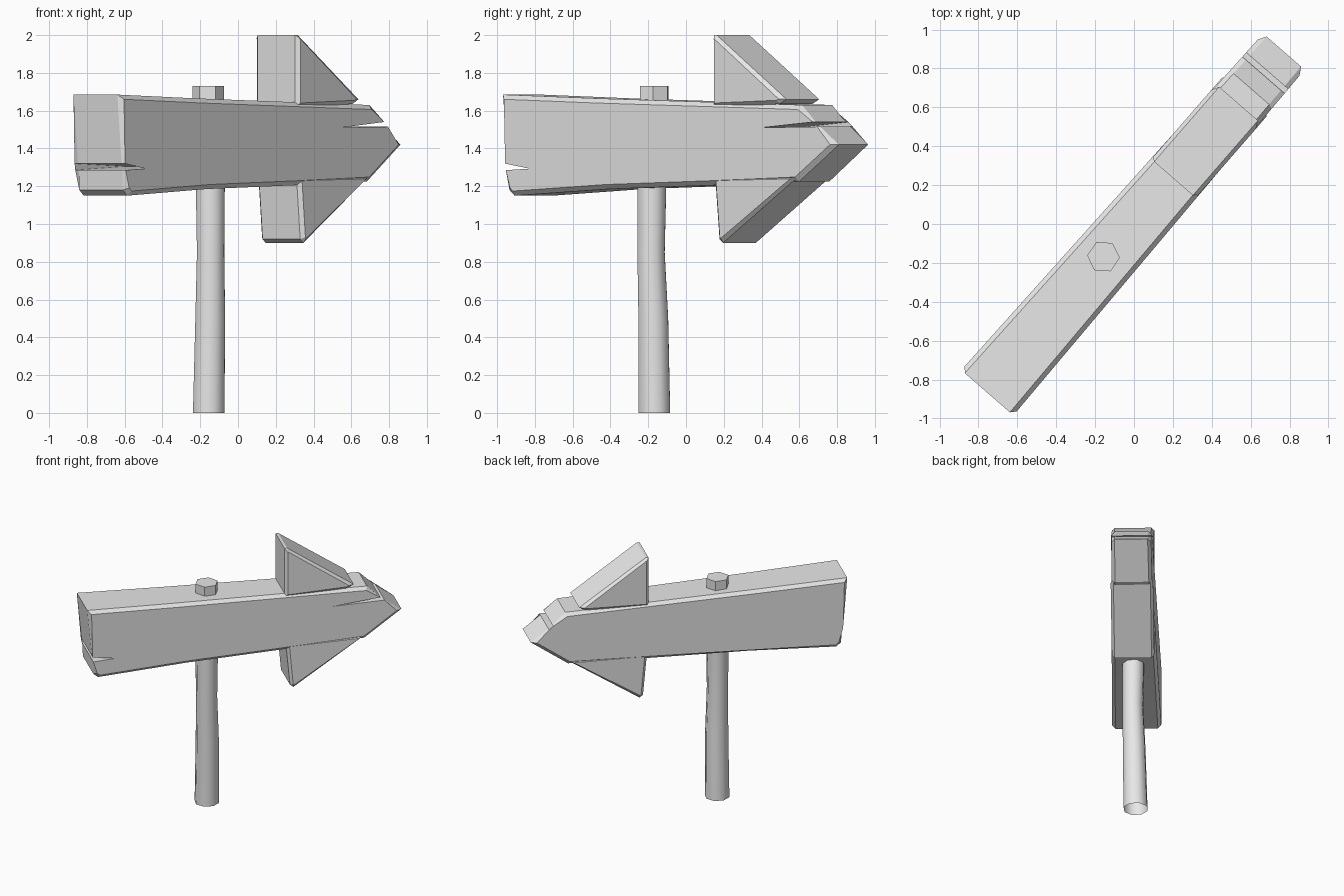
import bpy, bmesh, math
from mathutils import Vector

cube = bpy.data.objects.get("Cube")
if cube:
    bpy.data.objects.remove(cube, do_unlink=True)

# One plain grey for the whole sign
GREY = (0.8, 0.8, 0.8, 1)
grey = bpy.data.materials.new("plain_grey")
grey.use_nodes = True
grey.diffuse_color = GREY
grey.node_tree.nodes["Principled BSDF"].inputs["Base Color"].default_value = GREY

HEADING = math.radians(49)


def finish(name, bm, smooth=None):
    bmesh.ops.recalc_face_normals(bm, faces=bm.faces[:])
    mesh = bpy.data.meshes.new(name)
    bm.to_mesh(mesh)
    bm.free()
    mesh.materials.append(grey)
    ob = bpy.data.objects.new(name, mesh)
    bpy.context.collection.objects.link(ob)
    if smooth:
        bpy.ops.object.select_all(action='DESELECT')
        ob.select_set(True)
        bpy.context.view_layer.objects.active = ob
        bpy.ops.object.shade_smooth_by_angle(angle=math.radians(smooth))
    return ob


def bridge(bm, loops):
    for a, b in zip(loops, loops[1:]):
        for i in range(len(a)):
            j = (i + 1) % len(a)
            bm.faces.new((a[i], a[j], b[j], b[i]))


def inset(points, sharp, c):
    """Move each corner of a counter-clockwise outline inwards, except cracks."""
    result = []
    for i, p in enumerate(points):
        p = Vector(p)
        if i in sharp:
            result.append(p)
            continue
        d1 = (p - Vector(points[i - 1])).normalized()
        d2 = (Vector(points[(i + 1) % len(points)]) - p).normalized()
        n1, n2 = Vector((-d1.y, d1.x)), Vector((-d2.y, d2.x))
        m = (n1 + n2).normalized()
        result.append(p + m * min(c / max(m.dot(n1), 0.3), 2 * c))
    return result


def plank(name, outline, half, chamfer, sharp=()):
    """Chamfered slab: outline is along the arrow and up, half gives thickness."""
    bm = bmesh.new()
    inner = inset(outline, sharp, chamfer)
    full = [Vector(p) for p in outline]
    layers = ((inner, -1, 0), (full, -1, chamfer), (full, 1, chamfer), (inner, 1, 0))
    loops = [[bm.verts.new((p.x, side * (half(p.x) - drop), p.y)) for p in pts]
             for pts, side, drop in layers]
    bridge(bm, loops)
    caps = [bm.faces.new(loops[0]), bm.faces.new(loops[-1])]
    bmesh.ops.triangulate(bm, faces=caps, ngon_method='EAR_CLIP')
    ob = finish(name, bm)
    ob.rotation_euler.z = HEADING
    return ob


def tube(name, rings, sides, start, top, smooth=None):
    bm = bmesh.new()
    loops = []
    for z, x, y, r in rings:
        angles = [start + math.tau * i / sides for i in range(sides)]
        loops.append([bm.verts.new((x + r * math.cos(a), y + r * math.sin(a), z))
                      for a in angles])
    bridge(bm, loops)
    if top:
        bm.faces.new(loops[-1])
    return finish(name, bm, smooth)


# Pointed board with a crack at each end
board = [(-1.105, 1.18), (-1.07, 1.15), (-0.42, 1.185), (0.3, 1.205), (0.9, 1.225),
         (1.175, 1.42), (1.045, 1.515), (0.655, 1.51), (1.015, 1.54), (0.92, 1.63),
         (0.3, 1.645), (-0.5, 1.665), (-1.15, 1.685),
         (-1.115, 1.32), (-0.7, 1.305), (-1.11, 1.285)]
plank("arrow_board", board, lambda u: 0.177 - 0.0155 * (u + 1.12), 0.024,
      sharp=(6, 7, 8, 13, 14, 15))

# Barbs above and below the board
upper = [(0.31, 1.62), (0.77, 1.635), (0.82, 1.66), (0.33, 2.0), (0.31, 2.0)]
lower = [(0.35, 0.92), (0.375, 0.9), (0.9, 1.25), (0.32, 1.25)]
plank("upper_barb", upper, lambda u: 0.152, 0.02)
plank("lower_barb", lower, lambda u: 0.152, 0.02)

# Uneven post, open underneath, and its end poking out of the board
tube("post", [(0, -0.155, -0.167, 0.09), (0.5, -0.147, -0.173, 0.085),
              (0.85, -0.145, -0.185, 0.078), (1.3, -0.147, -0.18, 0.084)],
     8, math.radians(22), False, smooth=50)
tube("post_top", [(1.6, -0.157, -0.168, 0.084), (1.73, -0.157, -0.168, 0.084)],
     6, math.radians(-4), True)
